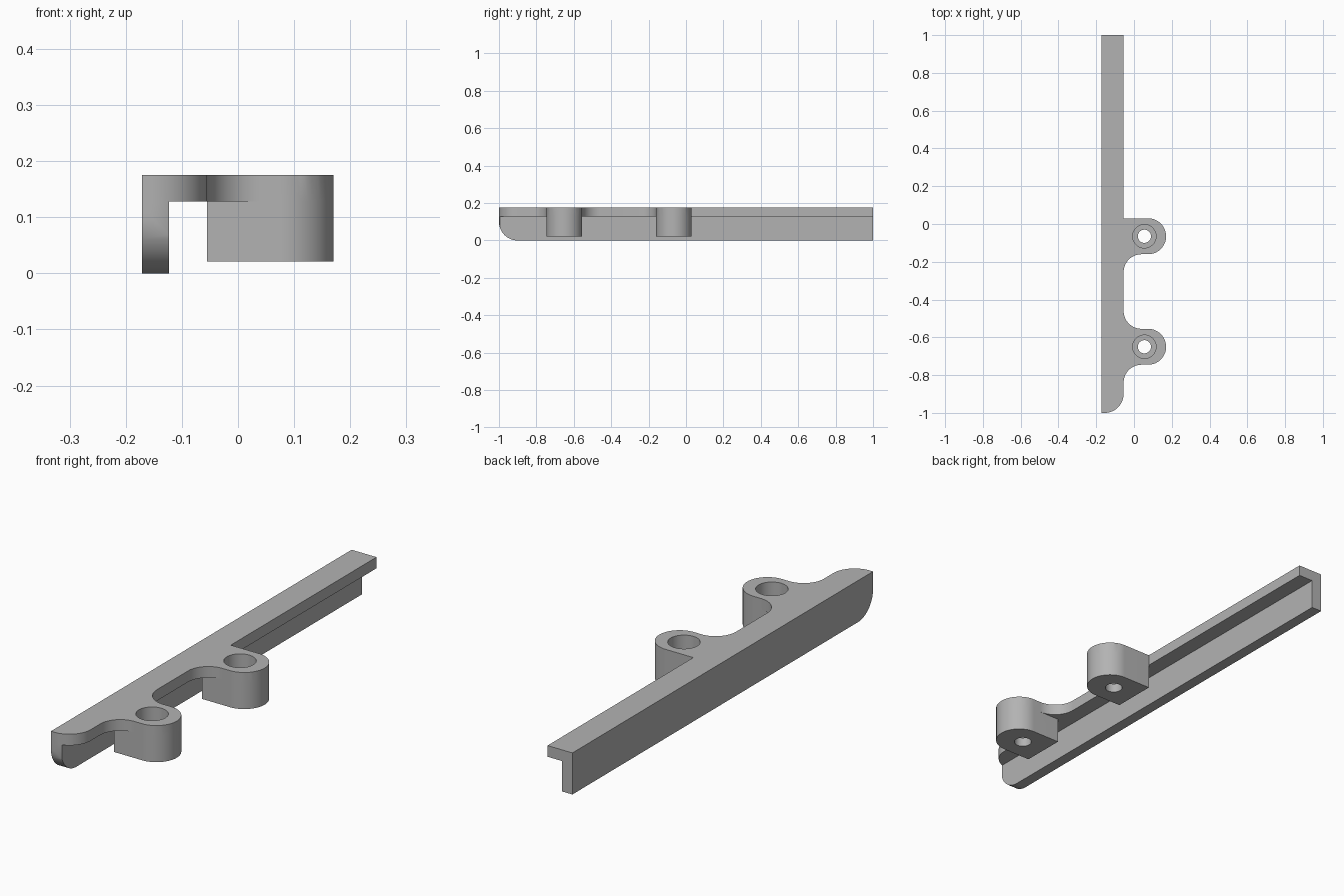
import bpy
import bmesh
from math import cos, sin, radians

cube = bpy.data.objects.get("Cube")
if cube:
    bpy.data.objects.remove(cube, do_unlink=True)

grey = bpy.data.materials.new("mid grey")
grey.use_nodes = True
COLOR = (0.45, 0.45, 0.45, 1)
grey.diffuse_color = COLOR
grey.node_tree.nodes["Principled BSDF"].inputs["Base Color"].default_value = COLOR

LEFT, WEB_IN, EDGE = -0.171, -0.123, -0.055   # wall and shelf limits in x
SHELF, TOP, FOOT = 0.128, 0.175, 0.021        # shelf underside, top, boss underside
R = 0.095                                     # boss and fillet radius
BOSS_X, HOLE_X = 0.075, 0.055
REAR_Y, FRONT_Y = -0.065, -0.65


def arc(cx, cy, r, start, end, steps=20):
    """Points on an arc, angles in degrees."""
    angles = [radians(start + (end - start) * i / steps) for i in range(steps + 1)]
    return [(cx + r * cos(a), cy + r * sin(a)) for a in angles]


def prism(name, outline, low, high, axis="z"):
    """Extrude an outline: (x, y) along z, or (y, z) along x."""
    bm = bmesh.new()
    place = (lambda u, v: (u, v, low)) if axis == "z" else (lambda u, v: (low, u, v))
    face = bm.faces.new([bm.verts.new(place(u, v)) for u, v in outline])
    moved = bmesh.ops.extrude_face_region(bm, geom=[face])["geom"]
    step = (0, 0, high - low) if axis == "z" else (high - low, 0, 0)
    bmesh.ops.translate(bm, vec=step, verts=[g for g in moved if isinstance(g, bmesh.types.BMVert)])
    bmesh.ops.recalc_face_normals(bm, faces=bm.faces)
    mesh = bpy.data.meshes.new(name)
    bm.to_mesh(mesh)
    bm.free()
    mesh.materials.append(grey)
    obj = bpy.data.objects.new(name, mesh)
    bpy.context.collection.objects.link(obj)
    return obj


def combine(target, tool, operation):
    """Apply a boolean and discard the tool."""
    mod = target.modifiers.new("cut", "BOOLEAN")
    mod.operation, mod.solver, mod.object = operation, "EXACT", tool
    bpy.context.view_layer.objects.active = target
    bpy.ops.object.modifier_apply(modifier=mod.name)
    bpy.data.objects.remove(tool, do_unlink=True)


# Top outline: shelf, two ears and their fillets
fillet_x = EDGE + R
outline = [(LEFT, 1), (LEFT, -1)]
outline += arc(EDGE - 0.1, -0.9, 0.1, -90, 0)
outline += arc(fillet_x, FRONT_Y - 2 * R, R, 180, 90)
outline += arc(BOSS_X, FRONT_Y, R, -90, 90, 40)
outline += arc(fillet_x, FRONT_Y + 2 * R, R, 270, 180)
outline += arc(fillet_x, REAR_Y - 2 * R, R, 180, 90)
outline += arc(BOSS_X, REAR_Y, R, -90, 90, 40)
outline += [(EDGE, REAR_Y + R), (EDGE, 1)]
bracket = prism("mounting_rail", outline, SHELF, TOP)

# Side wall with rounded lower front corner, trimmed to the outline
wall = prism("side_wall", [(1, 0), (1, TOP), (-1, TOP)] + arc(-0.9, 0.1, 0.1, 180, 270),
             LEFT, WEB_IN, "x")
combine(wall, prism("wall_trim", outline, -0.1, TOP), "INTERSECT")
combine(bracket, wall, "UNION")

# Screw bosses, each with a deep counterbore and a through hole
for y in (REAR_Y, FRONT_Y):
    boss = prism("screw_boss", [(EDGE, y + R), (EDGE, y - R)] + arc(BOSS_X, y, R, -90, 90, 40),
                 FOOT, TOP)
    combine(bracket, boss, "UNION")
    for radius, floor in ((0.062, 0.06), (0.035, -0.1)):
        hole = prism("hole", arc(HOLE_X, y, radius, 0, 360, 48)[:-1], floor, TOP + 0.1)
        combine(bracket, hole, "DIFFERENCE")

# Smooth the curved walls, keep edges crisp
bpy.ops.object.select_all(action="DESELECT")
bracket.select_set(True)
bpy.context.view_layer.objects.active = bracket
bpy.ops.object.shade_smooth_by_angle(angle=radians(30))
